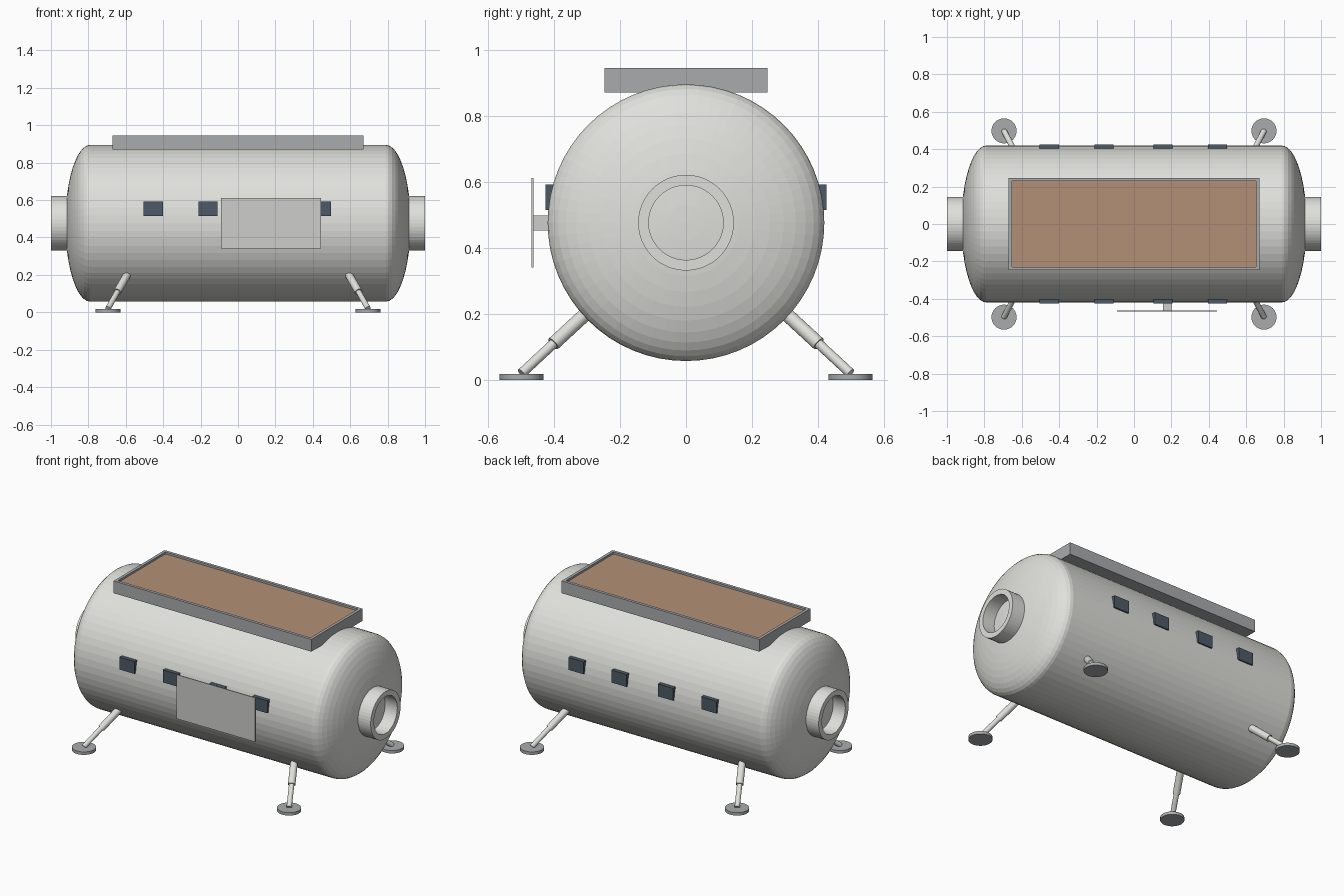
import bpy, bmesh, math
from mathutils import Vector, Matrix

cube = bpy.data.objects.get("Cube")
if cube:
    bpy.data.objects.remove(cube, do_unlink=True)


def material(name, colour):
    m = bpy.data.materials.new(name)
    m.use_nodes = True
    m.diffuse_color = (*colour, 1)
    m.node_tree.nodes["Principled BSDF"].inputs["Base Color"].default_value = (*colour, 1)
    return m


WHITE = material("hull white", (0.74, 0.74, 0.71))
PLATE = material("plate grey", (0.61, 0.61, 0.60))
GREY = material("metal grey", (0.40, 0.41, 0.42))
BROWN = material("panel brown", (0.45, 0.28, 0.18))
GLASS = material("window blue", (0.075, 0.10, 0.135))

AXIS_Z, RADIUS = 0.476, 0.419


def finish(name, bm, *mats):
    bmesh.ops.recalc_face_normals(bm, faces=bm.faces)
    mesh = bpy.data.meshes.new(name)
    bm.to_mesh(mesh)
    bm.free()
    for m in mats:
        mesh.materials.append(m)
    ob = bpy.data.objects.new(name, mesh)
    bpy.context.collection.objects.link(ob)
    return ob


def box_mesh(lo, hi):
    lo, hi = Vector(lo), Vector(hi)
    bm = bmesh.new()
    bmesh.ops.create_cube(bm, size=1, matrix=Matrix.Translation((lo + hi) / 2)
                          @ Matrix.Diagonal((*(hi - lo), 1)))
    return bm


def rod(name, a, b, radius, mat, sides=24, smooth=True):
    a, b = Vector(a), Vector(b)
    bm = bmesh.new()
    turn = (b - a).to_track_quat('Z', 'Y').to_matrix().to_4x4()
    bmesh.ops.create_cone(bm, cap_ends=True, segments=sides, radius1=radius, radius2=radius,
                          depth=(b - a).length, matrix=Matrix.Translation((a + b) / 2) @ turn)
    for f in bm.faces:
        f.smooth = smooth and len(f.verts) == 4
    return finish(name, bm, mat)


def lathe(name, profile, mat, sides=64):
    """Spin (x, radius) points round the hull axis."""
    bm = bmesh.new()
    pts = [bm.verts.new((x, 0, AXIS_Z + r)) for x, r in profile]
    edges = [bm.edges.new(pair) for pair in zip(pts, pts[1:])]
    bmesh.ops.spin(bm, geom=pts + edges, cent=(0, 0, AXIS_Z), axis=(1, 0, 0),
                   angle=math.tau, steps=sides, use_merge=True)
    bmesh.ops.remove_doubles(bm, verts=bm.verts, dist=0.0001)
    return finish(name, bm, mat)


# Pressure hull: straight tube with shallow domed ends
dome = [(0.79 + 0.133 * math.sin(t), RADIUS * math.cos(t))
        for t in (math.pi / 2 * i / 12 for i in range(13))]
lathe("hull", [(-x, r) for x, r in reversed(dome)] + dome, WHITE)

# Open docking collars
for side, s in (("left", 1), ("right", -1)):
    ring = [(0.88, 0.113), (0.88, 0.145), (1.0, 0.145), (1.0, 0.113), (0.88, 0.113)]
    lathe(side + "_docking_collar", [(s * x, r) for x, r in ring], WHITE, 48)

# Roof tray with a recessed panel
bm = box_mesh((-0.67, -0.247, 0.87), (0.67, 0.247, 0.945))
top = max(bm.faces, key=lambda f: f.calc_center_median().z)
bmesh.ops.inset_region(bm, faces=[top], thickness=0.025)
floor = bmesh.ops.extrude_discrete_faces(bm, faces=[top])["faces"][0]
bmesh.ops.translate(bm, verts=floor.verts, vec=(0, 0, -0.012))
floor.material_index = 1
finish("roof_tray", bm, GREY, BROWN)

# Windows along both sides
for face, s in (("front", -1), ("back", 1)):
    for i, x in enumerate((-0.453, -0.16, 0.155, 0.446)):
        ys = sorted((s * 0.39, s * 0.426))
        finish(f"{face}_window_{i + 1}",
               box_mesh((x - 0.051, ys[0], 0.515), (x + 0.051, ys[1], 0.591)), GLASS)

# Stand-off plate on the front
finish("front_plate", box_mesh((-0.09, -0.468, 0.341), (0.444, -0.462, 0.611)), PLATE)
finish("plate_bracket", box_mesh((0.155, -0.463, 0.452), (0.2, -0.4, 0.497)), PLATE)

# Telescopic legs and foot pads
for fb, sy in (("front", -1), ("back", 1)):
    for lr, sx in (("left", 1), ("right", -1)):
        name = f"{fb}_{lr}"
        root = (sx * 0.57, sy * 0.26, 0.24)
        joint = (sx * 0.645, sy * 0.402, 0.109)
        foot = (sx * 0.695, sy * 0.498, 0.02)
        rod(name + "_upper_leg", root, joint, 0.021, WHITE)
        rod(name + "_lower_leg", joint, foot, 0.015, WHITE)
        rod(name + "_foot_pad", (foot[0], foot[1], 0), (foot[0], foot[1], 0.018),
            0.067, GREY, 32)
